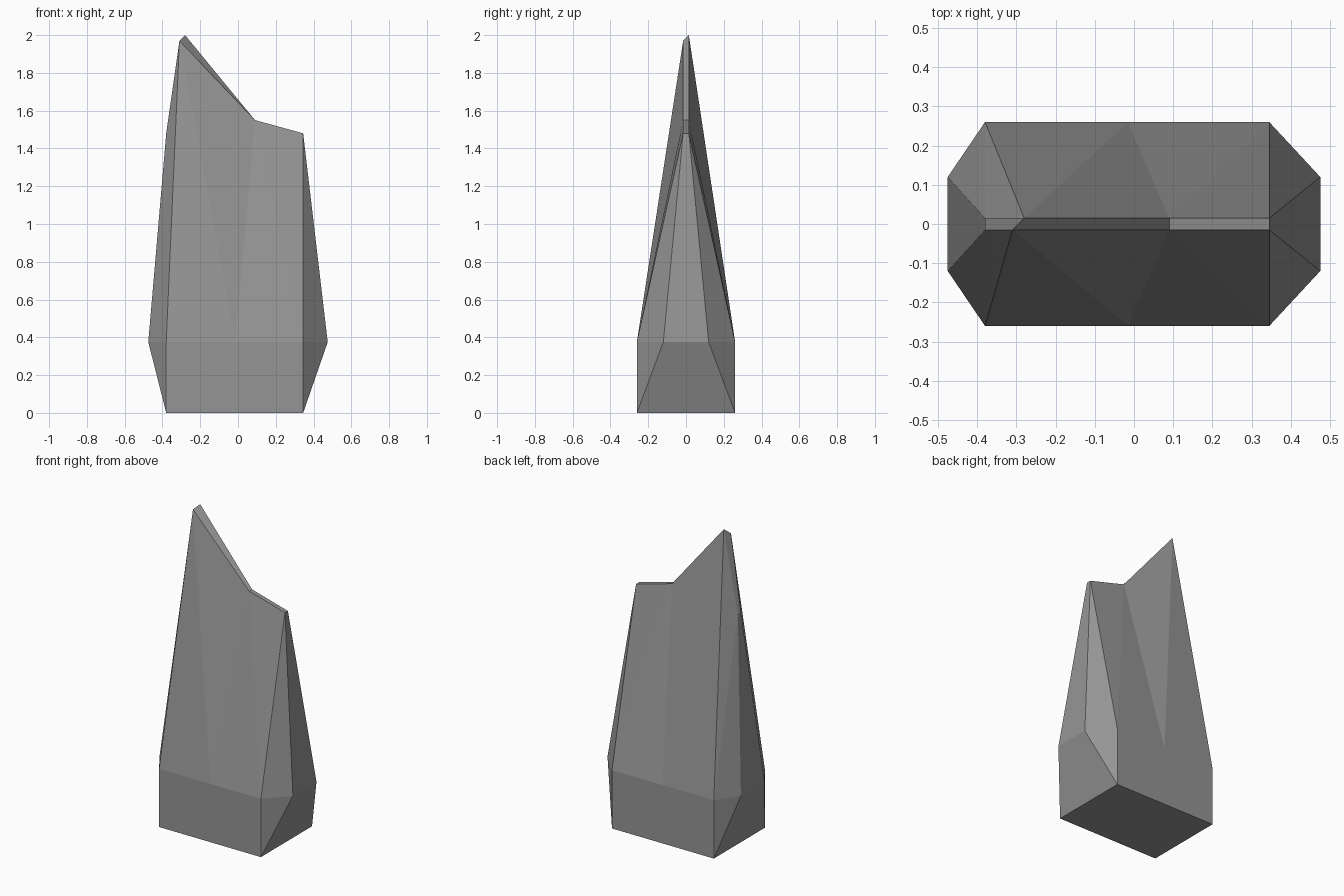
import bpy
import bmesh

cube = bpy.data.objects.get("Cube")
if cube:
    bpy.data.objects.remove(cube, do_unlink=True)

# Stone colour
stone = bpy.data.materials.new("stone_grey")
stone.use_nodes = True
colour = (0.30, 0.30, 0.30, 1)
stone.diffuse_color = colour
stone.node_tree.nodes["Principled BSDF"].inputs["Base Color"].default_value = colour

LEFT, RIGHT, DEPTH = -0.38, 0.345, 0.26
BELT, SHOULDER, CREST = 0.375, 1.48, 0.015

bm = bmesh.new()


def side_points(s):
    """Named vertices of one broad side; s is -1 for front, 1 for back."""
    peak = (-0.31, -CREST, 1.97) if s < 0 else (-0.28, CREST, 2.0)
    points = {
        "foot_l": (LEFT, s * DEPTH, 0),
        "foot_r": (RIGHT, s * DEPTH, 0),
        "belt_l": (LEFT, s * DEPTH, BELT),
        "belt_m": (-0.015, s * DEPTH, BELT),
        "belt_r": (RIGHT, s * DEPTH, BELT),
        "end_l": (-0.475, s * 0.12, BELT),
        "end_r": (0.475, s * 0.12, BELT),
        "top_l": (LEFT, s * CREST, SHOULDER),
        "peak": peak,
        "notch": (0.09, s * CREST, 1.55),
        "top_r": (RIGHT, s * CREST, SHOULDER),
    }
    return {name: bm.verts.new(co) for name, co in points.items()}


def face(*verts):
    bm.faces.new(verts)


front, back = side_points(-1), side_points(1)

# Broad faces and corner bevels, the same on front and back
PANELS = [
    "foot_l foot_r belt_r belt_m belt_l",
    "belt_l belt_m peak",
    "belt_l peak top_l",
    "belt_m notch peak",
    "belt_m belt_r notch",
    "belt_r top_r notch",
    "foot_l belt_l end_l",
    "belt_l top_l end_l",
    "foot_r end_r belt_r",
    "belt_r end_r top_r",
]
for side in (front, back):
    for panel in PANELS:
        face(*(side[name] for name in panel.split()))

# Strips joining front to back: narrow ends, ragged crest and underside
ring = ["foot_l", "end_l", "top_l", "peak", "notch", "top_r", "end_r", "foot_r"]
for a, b in zip(ring, ring[1:] + ring[:1]):
    face(front[a], front[b], back[b], back[a])

bmesh.ops.recalc_face_normals(bm, faces=bm.faces)
mesh = bpy.data.meshes.new("standing_stone")
bm.to_mesh(mesh)
bm.free()
mesh.materials.append(stone)
bpy.context.collection.objects.link(bpy.data.objects.new("standing_stone", mesh))
